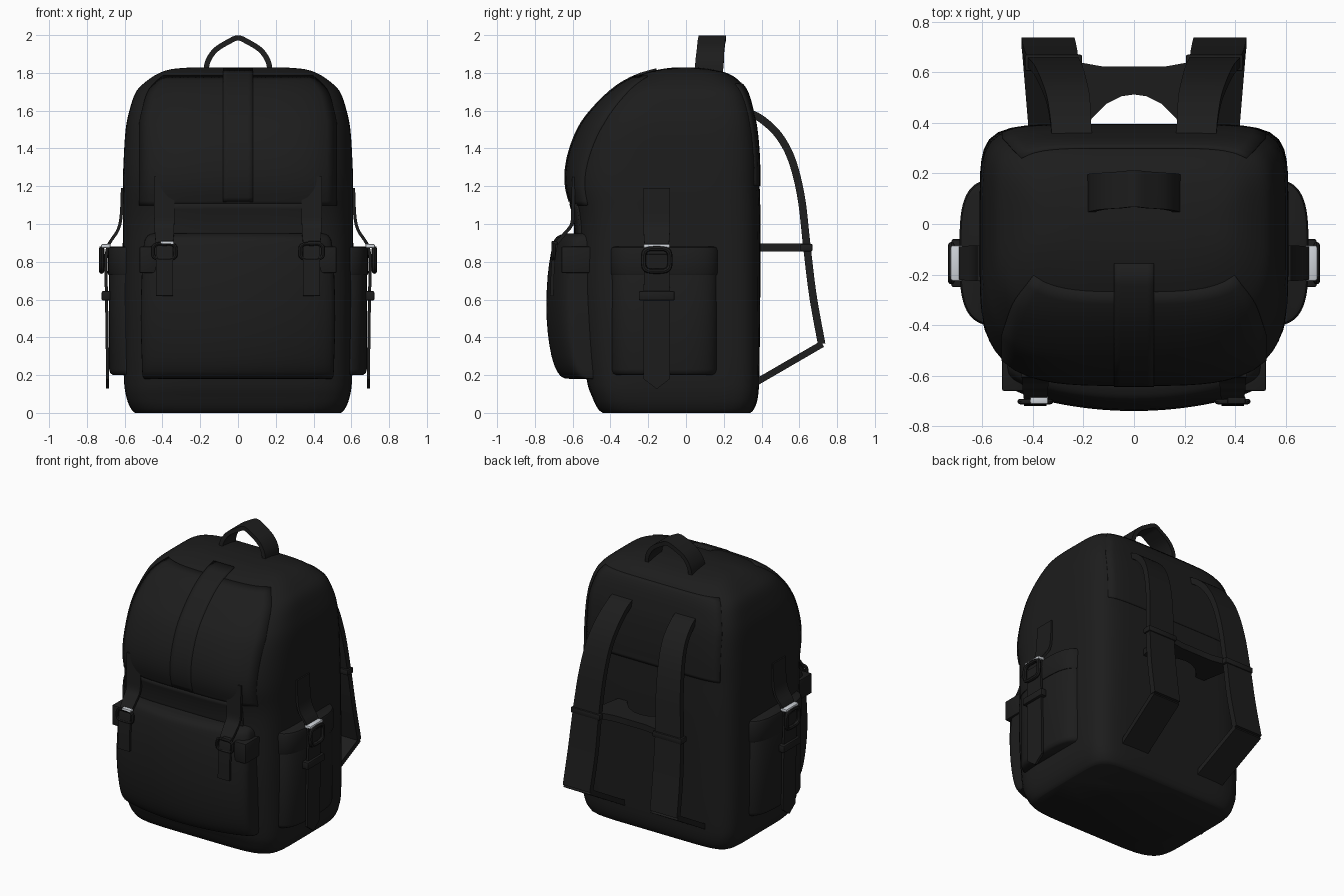
import bpy, bmesh, math
from mathutils import Vector

if "Cube" in bpy.data.objects:
    bpy.data.objects.remove(bpy.data.objects["Cube"])


def material(name, rgb):
    m = bpy.data.materials.new(name)
    m.diffuse_color = (*rgb, 1)
    m.use_nodes = True
    m.node_tree.nodes["Principled BSDF"].inputs["Base Color"].default_value = m.diffuse_color
    return m


BLACK = material("black_canvas", (0.012, 0.012, 0.012))
SILVER = material("silver_metal", (0.62, 0.65, 0.69))


def finish(name, bm, mat=BLACK, angle=40):
    bmesh.ops.recalc_face_normals(bm, faces=bm.faces)
    me = bpy.data.meshes.new(name)
    bm.to_mesh(me)
    bm.free()
    ob = bpy.data.objects.new(name, me)
    bpy.context.collection.objects.link(ob)
    me.materials.append(mat)
    bpy.ops.object.select_all(action='DESELECT')
    ob.select_set(True)
    bpy.context.view_layer.objects.active = ob
    bpy.ops.object.shade_smooth_by_angle(angle=math.radians(angle))
    return ob


def spline(pts, k):
    """Catmull-Rom resampling of tuples, k steps per span."""
    out = []
    for i in range(len(pts) - 1):
        a, b, c, d = (pts[max(0, min(len(pts) - 1, i + j))] for j in (-1, 0, 1, 2))
        for t in (s / k for s in range(k)):
            out.append(tuple(0.5 * (2 * q + (r - p) * t + (2 * p - 5 * q + 4 * r - w) * t * t
                                    + (3 * q - p - 3 * r + w) * t ** 3)
                             for p, q, r, w in zip(a, b, c, d)))
    return out + [tuple(pts[-1])]


def skin(name, rings, mat=BLACK, angle=40):
    """Closed tube through equal-length rings of points."""
    bm = bmesh.new()
    vs = [[bm.verts.new(p) for p in r] for r in rings]
    n = len(rings[0])
    for a, b in zip(vs, vs[1:]):
        for i in range(n):
            bm.faces.new((a[i], a[(i + 1) % n], b[(i + 1) % n], b[i]))
    bm.faces.new(vs[0])
    bm.faces.new(vs[-1])
    return finish(name, bm, mat, angle)


def loft(name, stations, bow=0, seg=96):
    """Stations: z, centre x, half width, front y, back y, front and back squareness."""
    rings = []
    for z, cx, hx, yf, yb, nf, nb in stations:
        ring = []
        for i in range(seg):
            a = 2 * math.pi * (i + 0.5) / seg
            c, s = math.cos(a), math.sin(a)
            n = nf if s < 0 else nb
            f = (abs(c) ** n + abs(s) ** n) ** (-1 / n)
            y = (yf + yb) / 2 + (yb - yf) / 2 * s * f
            if s < 0:
                y += bow * (c * f) ** 2 * abs(s * f)
            ring.append((cx + hx * c * f, y, z))
        rings.append(ring)
    return skin(name, rings)


def ribbon(name, pts, wdir, th, k=6, mat=BLACK):
    """Flat strap along (x, y, z, width) points."""
    pts = spline(pts, k)
    P = [Vector(p[:3]) for p in pts]
    w = Vector(wdir)
    rings = []
    for i, p in enumerate(P):
        t = P[min(i + 1, len(P) - 1)] - P[max(i - 1, 0)]
        nrm = t.cross(w).normalized() * th / 2
        h = w * pts[i][3] / 2
        rings.append([p + h + nrm, p - h + nrm, p - h - nrm, p + h - nrm])
    return skin(name, rings, mat, 35)


def box(name, lo, hi, mat=BLACK, bevel=0.008):
    bm = bmesh.new()
    bmesh.ops.create_cube(bm, size=1)
    for v in bm.verts:
        v.co = Vector([(a + b) / 2 + c * abs(b - a) for a, b, c in zip(lo, hi, v.co)])
    bmesh.ops.bevel(bm, geom=bm.edges[:], offset=bevel, segments=2, affect='EDGES', profile=0.5)
    return finish(name, bm, mat)


def buckle(name, c, u, r, rz, tube):
    """Rounded rectangular ring lying in the plane of u and z."""
    c, u, z = Vector(c), Vector(u), Vector((0, 0, 1))
    out, N, M = u.cross(z), 32, 8
    bm = bmesh.new()
    vs = []
    for i in range(N):
        a = 2 * math.pi * i / N
        f = (abs(math.cos(a)) ** 4 + abs(math.sin(a)) ** 4) ** -0.25
        d = u * (r * math.cos(a) * f) + z * (rz * math.sin(a) * f)
        vs.append([bm.verts.new(c + d + d.normalized() * tube * math.cos(b) + out * tube * math.sin(b))
                   for b in (2 * math.pi * j / M for j in range(M))])
    for i in range(N):
        for j in range(M):
            a, b = vs[i], vs[(i + 1) % N]
            bm.faces.new((a[j], a[(j + 1) % M], b[(j + 1) % M], b[j]))
    return finish(name, bm)


# Main bag: rounder towards the front, squarer at the back
BODY = spline([(0, 0, .545, -.44, .34, 6, 8), (.02, 0, .565, -.465, .36, 6, 8),
               (.08, 0, .59, -.495, .38, 6, 8), (.2, 0, .605, -.53, .388, 5.5, 8),
               (.6, 0, .61, -.57, .393, 5, 7.5), (1.0, 0, .61, -.585, .395, 4.2, 7),
               (1.2, 0, .61, -.632, .39, 3.8, 7), (1.35, 0, .605, -.622, .388, 3.6, 7),
               (1.5, 0, .595, -.568, .375, 3.5, 7), (1.6, 0, .575, -.498, .355, 3.5, 7),
               (1.7, 0, .54, -.398, .325, 3.5, 6), (1.76, 0, .48, -.31, .28, 3.5, 5),
               (1.8, 0, .415, -.215, .215, 3.5, 4.5), (1.82, 0, .35, -.13, .13, 3.5, 4),
               (1.828, 0, .26, -.07, .07, 3, 3)], 4)
loft("main_bag", BODY)


def surface(x, z, side):
    """Half width, and y of the bag's front (-1) or back (1) at x, z."""
    for a, b in zip(BODY, BODY[1:]):
        if a[0] <= z <= b[0]:
            t = (z - a[0]) / (b[0] - a[0])
            _, _, hx, yf, yb, nf, nb = (p + (q - p) * t for p, q in zip(a, b))
            n = nf if side < 0 else nb
            f = max(0, 1 - min(1, abs(x) / hx) ** n) ** (1 / n)
            return hx, (yf + yb) / 2 + side * (yb - yf) / 2 * f


def patch(name, xmax, z0, z1, th, side=-1, nx=20, nz=30):
    """Panel of cloth that follows the bag's surface."""
    bm = bmesh.new()
    g = []
    for j in range(nz + 1):
        z = z0 + (z1 - z0) * j / nz
        lim = min(xmax, 0.88 * surface(0, z, side)[0])
        xs = [lim * (2 * i / nx - 1) for i in range(nx + 1)]
        g.append([bm.verts.new((x, surface(x, z, side)[1], z)) for x in xs])
    for a, b in zip(g, g[1:]):
        for i in range(nx):
            bm.faces.new((a[i], a[i + 1], b[i + 1], b[i]))
    ob = finish(name, bm)
    m = ob.modifiers.new("thickness", 'SOLIDIFY')
    m.thickness, m.offset = th, 0


# Cloth panels
patch("lid_flap", .52, 1.1, 1.78, .012)
patch("lid_lower_band", .43, .93, 1.11, .02, nz=6)
patch("centre_strip", .08, 1.12, 1.815, .02, nx=6)
patch("back_upper_panel", .52, 1.2, 1.74, .008, side=1)

# Front pocket with bowed front and rounded lower edge
loft("front_pocket", spline([(.18, 0, .49, -.60, -.3, 8, 8), (.195, 0, .505, -.665, -.3, 9, 8),
     (.3, 0, .51, -.712, -.3, 9, 8), (.5, 0, .515, -.738, -.3, 9, 8), (.72, 0, .51, -.733, -.3, 9, 8),
     (.88, 0, .50, -.708, -.3, 8, 8), (.93, 0, .485, -.687, -.3, 8, 8), (.95, 0, .46, -.645, -.3, 7, 8)], 3),
     bow=.085)

# Carry handle
ribbon("carry_handle", [(-.17, .12, 1.80, .15), (-.16, .125, 1.86, .15), (-.12, .13, 1.92, .145),
       (-.05, .135, 1.965, .145), (0, .14, 1.985, .145), (.05, .135, 1.965, .145), (.12, .13, 1.92, .145),
       (.16, .125, 1.86, .15), (.17, .12, 1.80, .15)], (0, 1, 0), .028)

for s, tag in ((-1, "left"), (1, "right")):
    # Shoulder straps: padded upper run and straight lower return
    ribbon(f"shoulder_strap_{tag}", [(s * .245, .33, 1.59, .16), (s * .25, .40, 1.555, .16),
           (s * .26, .49, 1.47, .17), (s * .28, .56, 1.34, .18), (s * .30, .61, 1.14, .19),
           (s * .32, .64, .88, .20), (s * .33, .672, .62, .21), (s * .34, .718, .365, .21)], (1, 0, 0), .04)
    ribbon(f"lower_strap_{tag}", [(s * .34, .722, .365, .21), (s * .31, .36, .155, .21)], (1, 0, 0), .035)
    box(f"strap_keeper_{tag}", (s * .205, .605, .855), (s * .432, .67, .895))

    # Front closure straps with buckles
    x = s * .39
    ribbon(f"front_strap_{tag}", [(x, -.595, 1.25, .11), (x, -.598, 1.1, .11), (x, -.605, 1.0, .105),
           (x, -.65, .94, .10), (x, -.69, .88, .09), (x, -.705, .76, .09), (x, -.71, .62, .09)],
           (1, 0, 0), .018)
    buckle(f"front_buckle_{tag}", (x, -.702, .855), (1, 0, 0), .06, .04, .011)
    box(f"front_roller_{tag}", (x - .02, -.712, .888), (x + .05, -.68, .91),
        SILVER if s < 0 else BLACK, .006)
    box(f"pocket_wing_{tag}", (s * .43, -.66, .74), (s * .522, -.47, .88))

    # Side pockets and their flaps
    loft(f"side_pocket_{tag}", [(z, s * .5, .182 - d, -.40 + d, .175 - d, 3.5, 3.5)
         for z, d in ((.2, .02), (.21, .006), (.23, 0), (.84, 0), (.86, .01))])
    loft(f"side_pocket_flap_{tag}", [(z, s * .5, .19 - d, -.405 + d, .18 - d, 3.5, 3.5)
         for z, d in ((.73, .004), (.74, 0), (.86, 0), (.875, .006), (.882, .02))])

    # Side straps: upper run, pointed lower run, keeper, buckle
    y = -.155
    ribbon(f"side_strap_upper_{tag}", [(s * .612, y, 1.19, .14), (s * .618, y, 1.05, .14),
           (s * .635, y, .97, .14), (s * .685, y, .89, .13), (s * .70, y, .82, .12)], (0, 1, 0), .016)
    ribbon(f"side_strap_lower_{tag}", [(s * .703, y, .84, .13), (s * .696, y, .62, .14),
           (s * .69, y, .18, .14), (s * .69, y, .13, .01)], (0, 1, 0), .016, k=1)
    box(f"side_keeper_{tag}", (s * .67, y - .095, .595), (s * .722, y + .095, .645))
    buckle(f"side_buckle_{tag}", (s * .722, y, .81), (0, 1, 0), .07, .06, .014)
    box(f"side_roller_{tag}", (s * .675, y - .07, .872), (s * .725, y + .07, .894), SILVER)

# Arched chest strap lying between the shoulder straps
arc = [(-.25, .38), (-.19, .38), (-.165, .42), (-.11, .475), (-.05, .505), (0, .512),
       (.05, .505), (.11, .475), (.165, .42), (.19, .38), (.25, .38),
       (.3, .64), (.22, .64), (.12, .622), (-.12, .622), (-.22, .64), (-.3, .64)]
skin("chest_strap", [[(x, y, z) for x, y in arc] for z in (.855, .898)])
